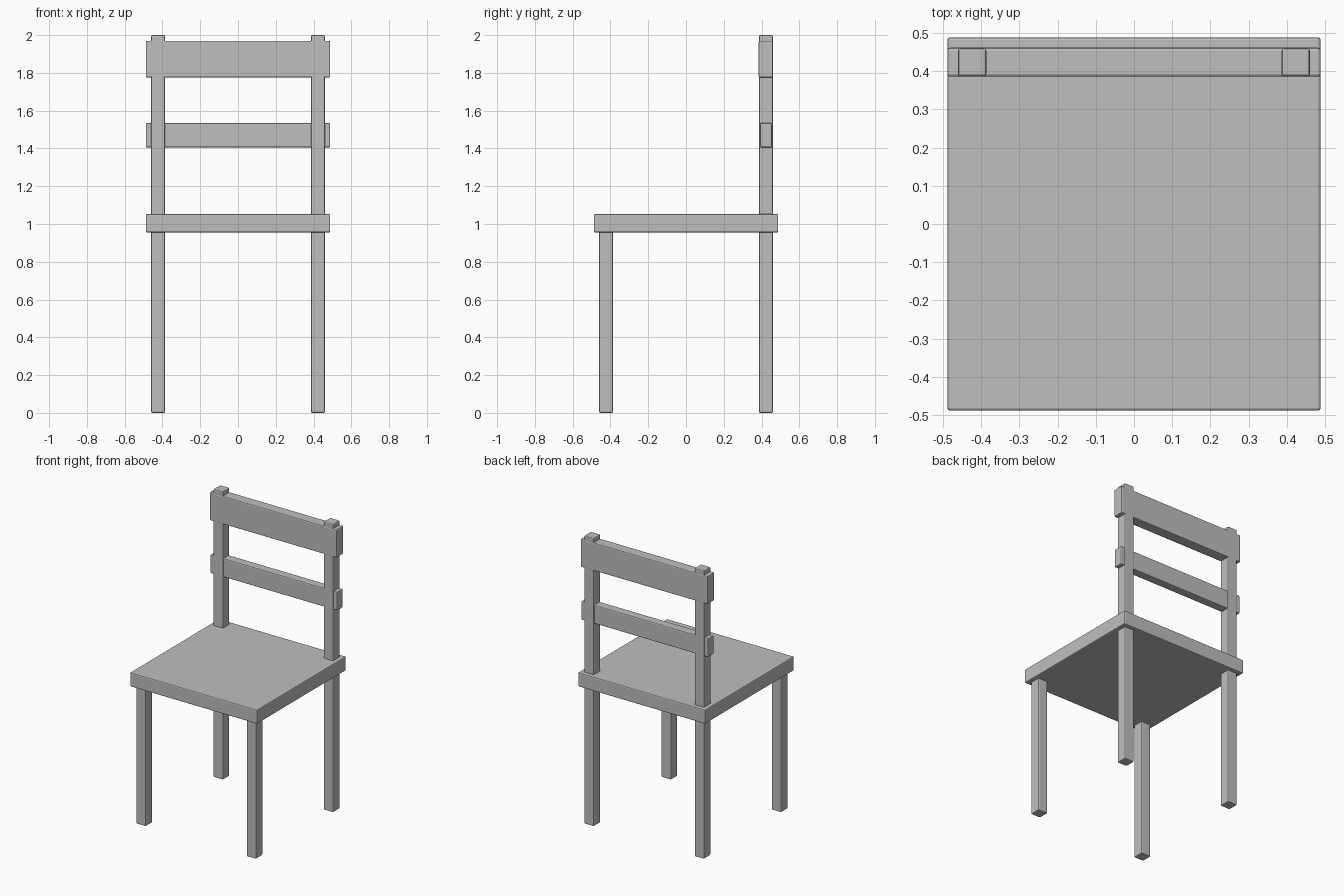
import bpy
import bmesh
from mathutils import Vector

cube = bpy.data.objects.get("Cube")
if cube:
    bpy.data.objects.remove(cube, do_unlink=True)

# Single painted finish
grey = bpy.data.materials.new("light_grey")
grey.use_nodes = True
colour = (0.52, 0.52, 0.52, 1)
grey.diffuse_color = colour
grey.node_tree.nodes["Principled BSDF"].inputs["Base Color"].default_value = colour


def board(name, low, high, bevel=0.007):
    """Box between two corners with softened edges."""
    low, high = Vector(low), Vector(high)
    bm = bmesh.new()
    bmesh.ops.create_cube(bm, size=1)
    bmesh.ops.scale(bm, vec=high - low, verts=bm.verts)
    mesh = bpy.data.meshes.new(name)
    bm.to_mesh(mesh)
    bm.free()
    mesh.materials.append(grey)
    obj = bpy.data.objects.new(name, mesh)
    obj.location = (low + high) / 2
    bpy.context.collection.objects.link(obj)
    mod = obj.modifiers.new("soft_edges", "BEVEL")
    mod.width = bevel
    mod.segments = 2
    return obj


HALF = 0.488                  # half width of seat and rails
INNER, OUTER = 0.386, 0.46    # leg extents from the centre

# Seat
board("seat", (-HALF, -HALF, 0.955), (HALF, HALF, 1.053))

# Front legs, and back legs that run up into the backrest
for side, sign in (("left", 1), ("right", -1)):
    x0, x1 = sorted((sign * INNER, sign * OUTER))
    board(f"front_leg_{side}", (x0, -OUTER, 0), (x1, -INNER, 1.0))
    board(f"back_post_{side}", (x0, INNER, 0), (x1, OUTER, 2.0))

# Backrest rails: the top one wraps the posts, the lower one passes through
board("top_rail", (-HALF, INNER - 0.001, 1.775), (HALF, OUTER + 0.001, 1.97))
board("lower_rail", (-HALF, INNER + 0.006, 1.405), (HALF, OUTER - 0.006, 1.535))
